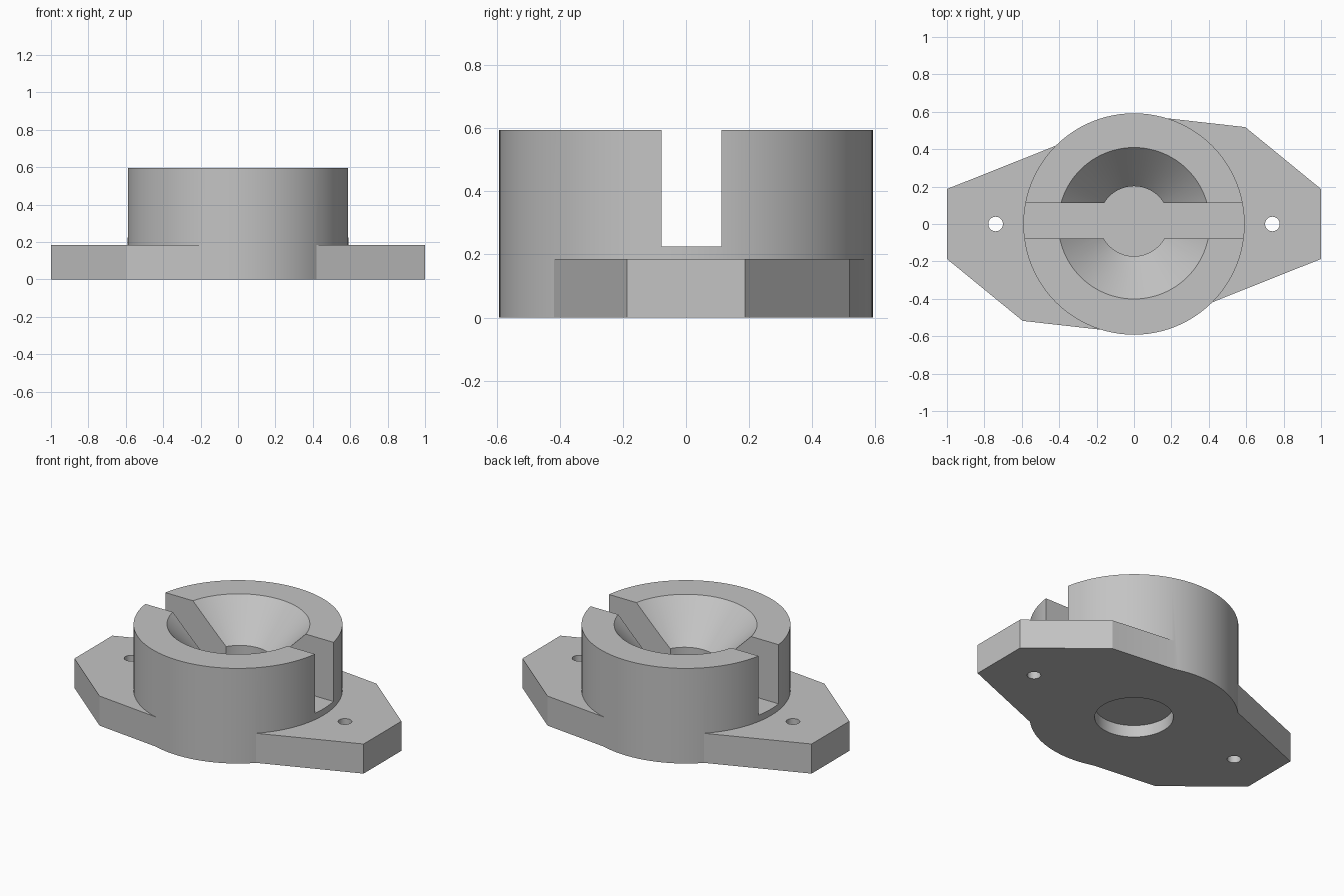
import bpy, bmesh
from math import cos, sin, tau, radians

cube = bpy.data.objects.get("Cube")
if cube:
    bpy.data.objects.remove(cube, do_unlink=True)

grey = bpy.data.materials.new("light grey")
grey.use_nodes = True
colour = (0.55, 0.55, 0.55, 1)
grey.diffuse_color = colour
grey.node_tree.nodes["Principled BSDF"].inputs["Base Color"].default_value = colour


def loft(name, rings):
    """Closed solid skinned through a stack of equal-sized point rings."""
    bm = bmesh.new()
    loops = [[bm.verts.new(p) for p in ring] for ring in rings]
    count = len(loops[0])
    for low, high in zip(loops, loops[1:]):
        for i in range(count):
            j = (i + 1) % count
            bm.faces.new((low[i], low[j], high[j], high[i]))
    bm.faces.new(loops[0][::-1])
    bm.faces.new(loops[-1])
    bmesh.ops.recalc_face_normals(bm, faces=bm.faces)
    mesh = bpy.data.meshes.new(name)
    bm.to_mesh(mesh)
    bm.free()
    mesh.materials.append(grey)
    obj = bpy.data.objects.new(name, mesh)
    bpy.context.collection.objects.link(obj)
    return obj


def circle(r, z, x=0, y=0, n=96):
    return [(x + r * cos(tau * i / n), y + r * sin(tau * i / n), z) for i in range(n)]


def outline(points, z):
    return [(x, y, z) for x, y in points]


def combine(target, tool, operation):
    """Apply a boolean and discard the tool."""
    mod = target.modifiers.new(operation, "BOOLEAN")
    mod.operation = operation
    mod.solver = "EXACT"
    mod.object = tool
    bpy.context.view_layer.objects.active = target
    bpy.ops.object.modifier_apply(modifier=mod.name)
    bpy.data.objects.remove(tool, do_unlink=True)


# Faceted base flange: one quarter outline mirrored both ways
right = [(1, -0.187), (1, 0.187), (0.595, 0.518), (0, 0.585)]
left = [(-x, -y) for x, y in right]
flange = right + left
body = loft("flanged_socket", [outline(flange, 0), outline(flange, 0.185)])

# Round collar
combine(body, loft("collar", [circle(0.592, 0), circle(0.592, 0.595)]), "UNION")

# Funnel and its short straight well
funnel = [circle(0.187, 0.225, y=0.015), circle(0.187, 0.37, y=0.015),
          circle(0.405, 0.595, y=0.004), circle(0.405, 0.7, y=0.004)]
combine(body, loft("funnel_cutter", funnel), "DIFFERENCE")

# Slot across the collar
slot = [(-0.8, -0.077), (0.8, -0.077), (0.8, 0.112), (-0.8, 0.112)]
combine(body, loft("slot_cutter", [outline(slot, 0.225), outline(slot, 0.8)]), "DIFFERENCE")

# Blind recess underneath
combine(body, loft("recess_cutter", [circle(0.223, -0.1), circle(0.223, 0.075)]), "DIFFERENCE")

# Screw holes through the flange
for x in (-0.74, 0.74):
    hole = loft("hole_cutter", [circle(0.039, -0.1, x, n=32), circle(0.039, 0.3, x, n=32)])
    combine(body, hole, "DIFFERENCE")

bpy.ops.object.select_all(action="DESELECT")
body.select_set(True)
bpy.context.view_layer.objects.active = body
bpy.ops.object.shade_smooth_by_angle(angle=radians(20))
